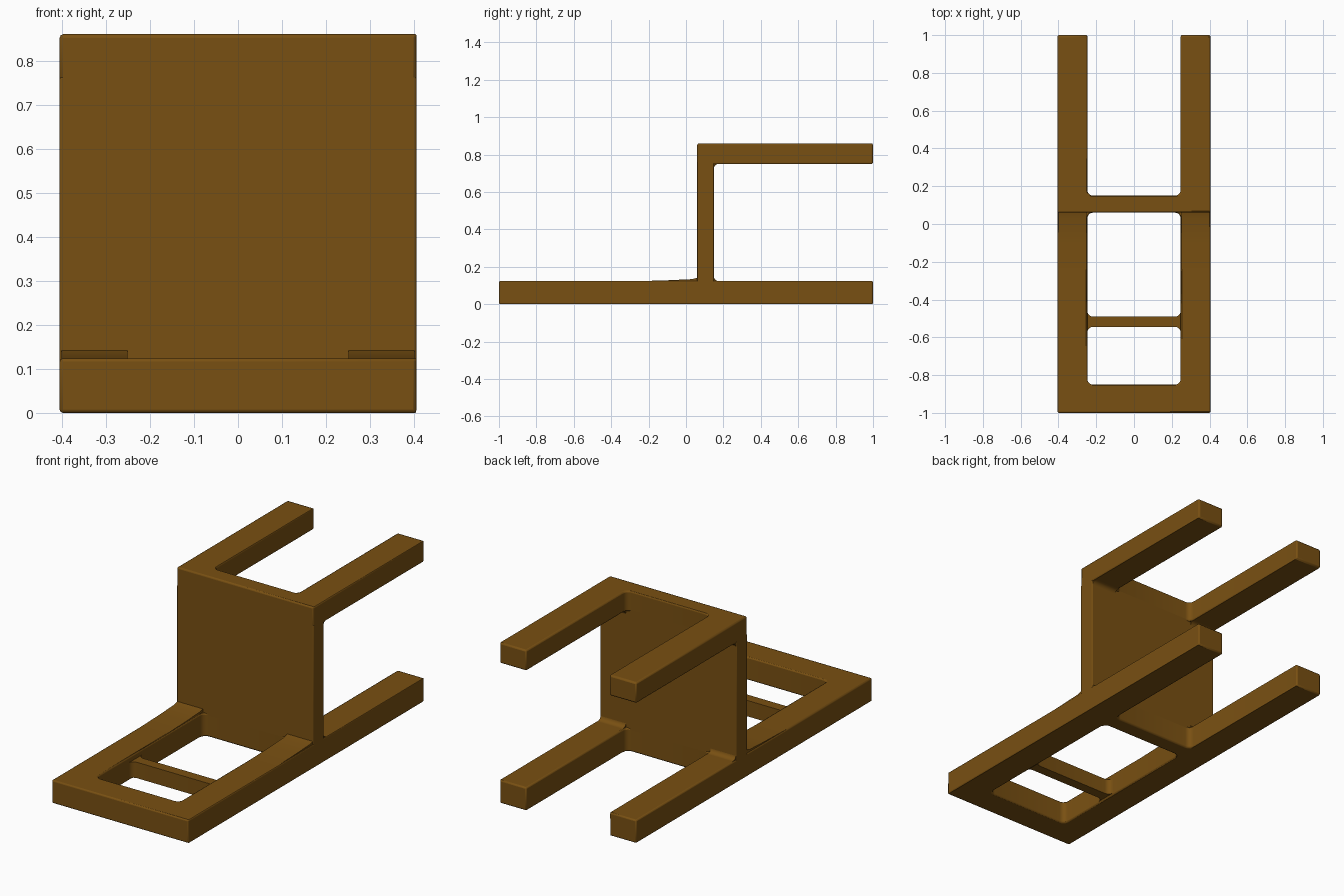
import bpy, bmesh, math
from mathutils import Vector, Matrix

if "Cube" in bpy.data.objects:
    bpy.data.objects.remove(bpy.data.objects["Cube"])

wood = bpy.data.materials.new("wood")
wood.diffuse_color = (0.19, 0.08, 0.006, 1)
wood.use_nodes = True
wood.node_tree.nodes["Principled BSDF"].inputs["Base Color"].default_value = wood.diffuse_color


def rounded(points):
    """Turn (x, y[, radius]) corners into an outline with arc corners."""
    out = []
    n = len(points)
    for i, p in enumerate(points):
        c = Vector(p[:2])
        if len(p) == 2:
            out.append(c)
            continue
        a = (Vector(points[i - 1][:2]) - c).normalized() * p[2]
        b = (Vector(points[(i + 1) % n][:2]) - c).normalized() * p[2]
        for k in range(6):
            t = k / 5 * math.pi / 2
            out.append(c + a * (1 - math.sin(t)) + b * (1 - math.cos(t)))
    return out


def plate(name, loops, low, high, bevel=0.008, side=False):
    """Extrude filled outlines from low to high along z (or along x if side)."""
    cu = bpy.data.curves.new(name, 'CURVE')
    cu.dimensions = '2D'
    cu.fill_mode = 'BOTH'
    cu.extrude = (high - low) / 2
    for loop in loops:
        pts = rounded(loop)
        sp = cu.splines.new('POLY')
        sp.points.add(len(pts) - 1)
        for q, p in zip(sp.points, pts):
            q.co = (p.x, p.y, 0, 1)
        sp.use_cyclic_u = True
    tmp = bpy.data.objects.new(name, cu)
    bpy.context.collection.objects.link(tmp)
    me = bpy.data.meshes.new_from_object(tmp.evaluated_get(bpy.context.evaluated_depsgraph_get()))
    bpy.data.objects.remove(tmp)
    bm = bmesh.new()
    bm.from_mesh(me)
    bmesh.ops.remove_doubles(bm, verts=bm.verts, dist=1e-5)
    bmesh.ops.translate(bm, verts=bm.verts, vec=(0, 0, (low + high) / 2))
    if side:  # outline (y, z), thickness along x
        bm.transform(Matrix(((0, 0, 1, 0), (1, 0, 0, 0), (0, 1, 0, 0), (0, 0, 0, 1))))
    bmesh.ops.recalc_face_normals(bm, faces=bm.faces)
    bm.to_mesh(me)
    bm.free()
    me.name = name
    me.materials.clear()
    me.materials.append(wood)
    ob = bpy.data.objects.new(name, me)
    bpy.context.collection.objects.link(ob)
    if bevel:
        m = ob.modifiers.new("soft_edges", 'BEVEL')
        m.width, m.segments, m.limit_method = bevel, 2, 'ANGLE'
        m.angle_limit = math.radians(40)
    bpy.context.view_layer.objects.active = ob
    bpy.ops.object.select_all(action='DESELECT')
    ob.select_set(True)
    bpy.ops.object.shade_smooth_by_angle(angle=math.radians(35))
    return ob


W, L, R = 0.405, 0.247, 0.03   # half width, inner face of legs, fillet radius
S0, S1 = 0.06, 0.15            # seat faces along y

# Backrest lying on the ground, with the rear legs
plate("back_frame", [
    [(-W, -1), (W, -1), (W, 1), (L, 1), (L, S1, R), (-L, S1, R), (-L, 1), (-W, 1)],
    [(-L, -0.85, R), (L, -0.85, R), (L, S0, R), (-L, S0, R)],
], 0, 0.124)

# Cross slat of the backrest, flared into the side posts
E = L + 0.03
plate("back_slat", [[
    (-E, -0.585), (-L, -0.585), (-L, -0.545, R), (L, -0.545, R), (L, -0.585), (E, -0.585),
    (E, -0.45), (L, -0.45), (L, -0.49, R), (-L, -0.49, R), (-L, -0.45), (-E, -0.45),
]], 0.01, 0.095, 0)

# Front legs joined to the seat edge
plate("front_legs", [[
    (-W, S0), (W, S0), (W, 1), (L, 1), (L, S1, R), (-L, S1, R), (-L, 1), (-W, 1),
]], 0.75, 0.86)

# Upright seat panel
plate("seat", [[(-W, S0), (W, S0), (W, S1), (-W, S1)]], 0.112, 0.762, 0.004)

# Rounded joints between seat and legs
A, B, C = 0.122, 0.752, S1 - 0.003
for side, x in (("left", -W), ("right", L)):
    x0, x1 = x + 0.004, x + W - L - 0.004
    plate(side + "_rear_leg_joint", [[(C, A), (C + R, A), (C + R, A + 0.002),
          (C + 0.002, A + 0.002, 0.026), (C + 0.002, A + R), (C, A + R)]], x0, x1, 0, True)
    plate(side + "_front_leg_joint", [[(C, B), (C, B - R), (C + 0.002, B - R),
          (C + 0.002, B - 0.002, 0.026), (C + R, B - 0.002), (C + R, B)]], x0, x1, 0, True)
    # Slight rise of the back post towards the seat
    plate(side + "_post_rise", [[(-0.3, A), (S0 + 0.003, A), (S0 + 0.003, 0.142),
          (0.03, 0.134), (-0.1, 0.128)]], x0, x1, 0, True)
